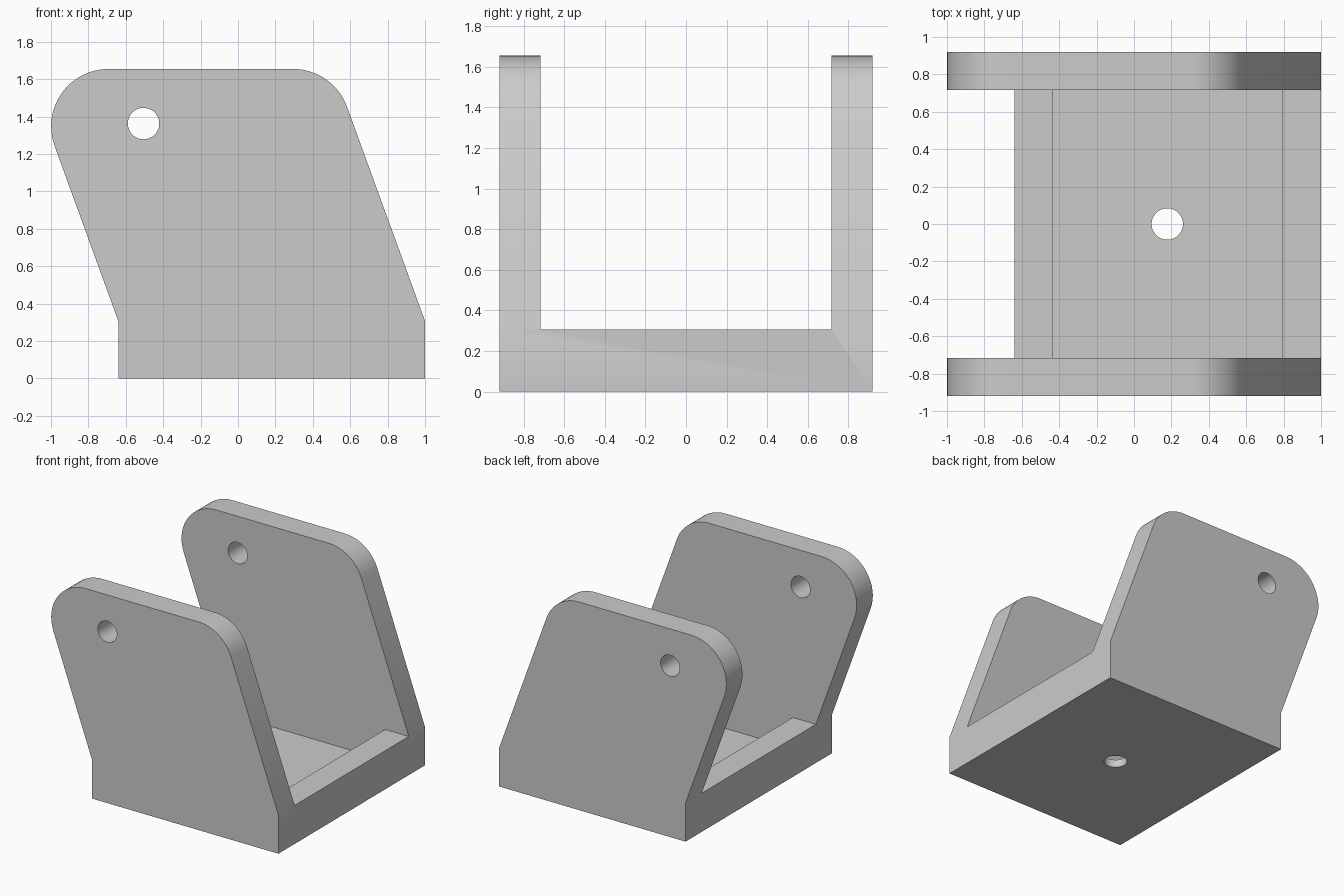
import bpy, bmesh
from math import radians, tan, sin, pi
from mathutils import Vector, Matrix

if "Cube" in bpy.data.objects:
    bpy.data.objects.remove(bpy.data.objects["Cube"])

BASE_L, BASE_R, RIM_Z, TOP_Z = -0.64, 1.0, 0.307, 1.655
HALF_Y, INNER_Y, FLOOR_Z = 0.92, 0.7175, 0.062
RADIUS, BORE = 0.307, 0.084

grey = bpy.data.materials.new("plain_grey")
grey.use_nodes = True
colour = (0.6, 0.6, 0.6, 1)
grey.diffuse_color = colour
grey.node_tree.nodes["Principled BSDF"].inputs["Base Color"].default_value = colour


def make_object(name, bm):
    bmesh.ops.recalc_face_normals(bm, faces=bm.faces)
    mesh = bpy.data.meshes.new(name)
    bm.to_mesh(mesh)
    bm.free()
    mesh.materials.append(grey)
    obj = bpy.data.objects.new(name, mesh)
    bpy.context.collection.objects.link(obj)
    return obj


def fillet(before, corner, after, steps=16):
    """Points of a rounded corner, from the first edge to the second."""
    a, b = (before - corner).normalized(), (after - corner).normalized()
    half = a.angle(b) / 2
    centre = corner + (a + b).normalized() * RADIUS / sin(half)
    start = (corner + a * RADIUS / tan(half) - centre).normalized()
    end = (corner + b * RADIUS / tan(half) - centre).normalized()
    return [centre + start.slerp(end, i / steps) * RADIUS for i in range(steps + 1)]


def box(name, x0, x1, y0, y1, z0, z1):
    bm = bmesh.new()
    place = (Matrix.Translation(((x0 + x1) / 2, (y0 + y1) / 2, (z0 + z1) / 2))
             @ Matrix.Diagonal((x1 - x0, y1 - y0, z1 - z0, 1)))
    bmesh.ops.create_cube(bm, size=1, matrix=place)
    return make_object(name, bm)


def bore(name, location, rotation):
    bm = bmesh.new()
    bmesh.ops.create_cone(bm, cap_ends=True, segments=48, radius1=BORE, radius2=BORE,
                          depth=3, matrix=Matrix.Translation(location) @ rotation)
    return make_object(name, bm)


# Bracket body: leaning rounded side profile extruded across the full width
lean = (TOP_Z - RIM_Z) * tan(radians(20))
low_l, low_r = Vector((BASE_L, RIM_Z)), Vector((BASE_R, RIM_Z))
top_l, top_r = Vector((BASE_L - lean, TOP_Z)), Vector((BASE_R - lean, TOP_Z))
profile = [Vector((BASE_L, 0)), low_l, *fillet(low_l, top_l, top_r),
           *fillet(top_l, top_r, low_r), low_r, Vector((BASE_R, 0))]
bm = bmesh.new()
side = bm.faces.new([bm.verts.new((p.x, -HALF_Y, p.y)) for p in profile])
extruded = bmesh.ops.extrude_face_region(bm, geom=[side], use_keep_orig=True)["geom"]
bmesh.ops.translate(bm, vec=(0, 2 * HALF_Y, 0),
                    verts=[v for v in extruded if isinstance(v, bmesh.types.BMVert)])
bracket = make_object("bracket", bm)

# Cutters: gap between cheeks, floor pocket, pivot bore and base bore
cutters = [
    box("cheek_gap", -2, 2, -INNER_Y, INNER_Y, RIM_Z, 2),
    box("floor_pocket", -0.437, 0.793, -INNER_Y, INNER_Y, FLOOR_Z, 0.6),
    bore("pivot_bore", (-0.505, 0, 1.363), Matrix.Rotation(pi / 2, 4, 'X')),
    bore("base_bore", (0.178, 0, 0), Matrix.Identity(4)),
]
bpy.ops.object.select_all(action='DESELECT')
bpy.context.view_layer.objects.active = bracket
bracket.select_set(True)
for cutter in cutters:
    cut = bracket.modifiers.new(cutter.name, 'BOOLEAN')
    cut.operation = 'DIFFERENCE'
    cut.solver = 'EXACT'
    cut.object = cutter
    bpy.ops.object.modifier_apply(modifier=cut.name)
    bpy.data.objects.remove(cutter)

bpy.ops.object.shade_smooth_by_angle(angle=radians(30))
